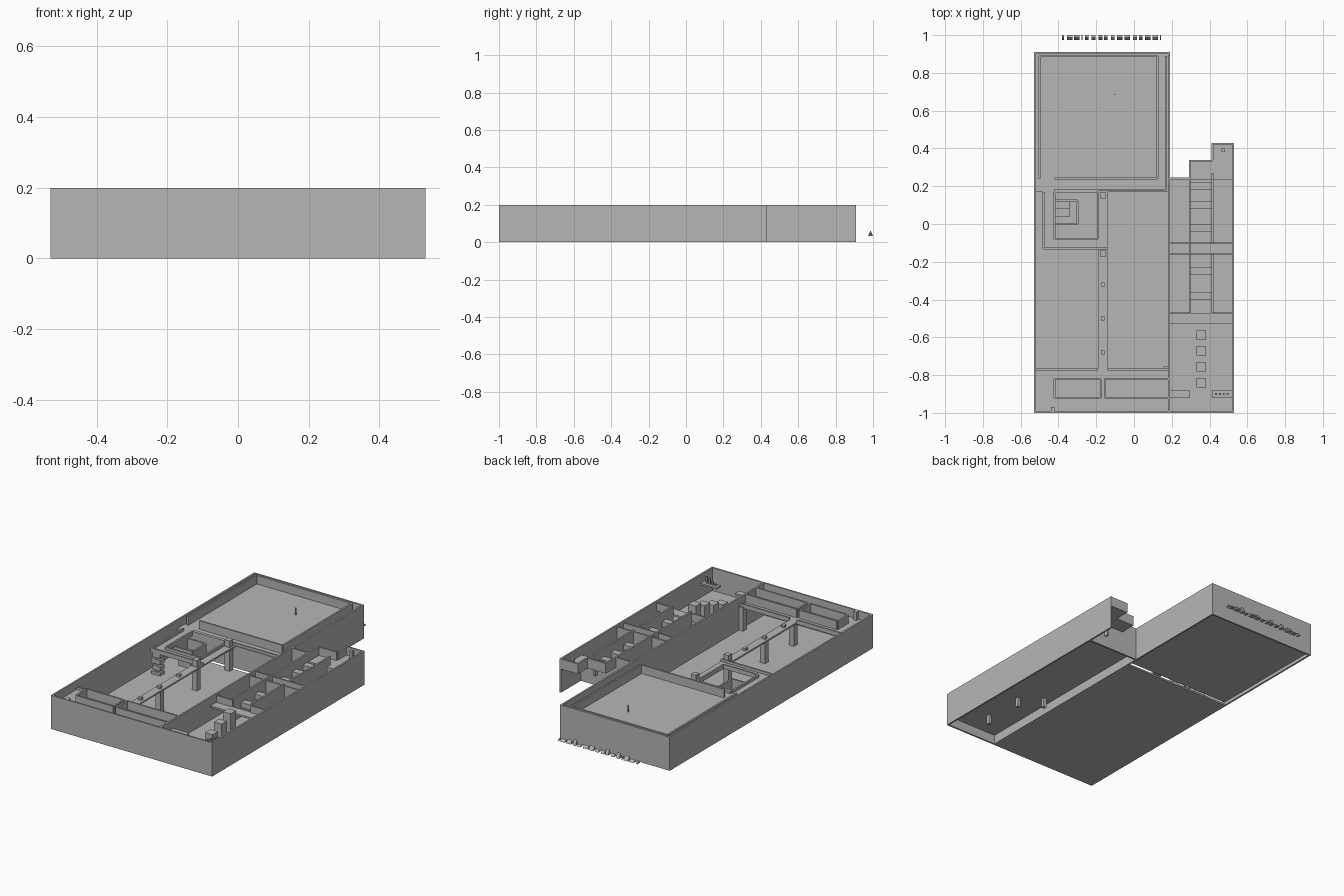
import bpy, bmesh, random

random.seed(4)
cube = bpy.data.objects.get("Cube")
if cube:
    bpy.data.objects.remove(cube, do_unlink=True)

shade = 0.47
grey = bpy.data.materials.new("plain grey")
grey.use_nodes = True
grey.diffuse_color = (shade, shade, shade, 1)
grey.node_tree.nodes["Principled BSDF"].inputs["Base Color"].default_value = grey.diffuse_color

# Heights
GROUND, WING_LEVEL, DECK, CURB, TOP = 0, 0.065, 0.15, 0.165, 0.2
THICK = 0.01
UNDER_DECK = DECK - THICK
# Main plan lines across the width, then along the depth
RIGHT, DIVIDE, LEFT = -0.53, 0.19, 0.53
CORRIDOR, AISLE = 0.295, 0.415
FRONT, BALCONY, BEAM, CROSSING = -1, -0.77, -0.5, -0.13
HALL_END, WING_END, PLATFORM_END, LEDGE_END, BACK = 0.17, 0.24, 0.34, 0.43, 0.91
BRIDGE, BRIDGE_HALF = -0.165, 0.025
LANDING, OPENING = -0.48, -0.42


def finish(name, bm):
    mesh = bpy.data.meshes.new(name)
    bm.to_mesh(mesh)
    bm.free()
    mesh.materials.append(grey)
    part = bpy.data.objects.new(name, mesh)
    bpy.context.collection.objects.link(part)


def build(name, *boxes):
    """Make one object from boxes, each given by its x, y and z ranges."""
    bm = bmesh.new()
    for ranges in boxes:
        made = bmesh.ops.create_cube(bm, size=1)
        for vert in made["verts"]:
            vert.co = [(low + high) / 2 + side * (high - low)
                       for side, (low, high) in zip(vert.co, ranges)]
    finish(name, bm)


def around(middle, half=THICK / 2):
    return (middle - half, middle + half)


def wall_along_y(x, start, end, base=GROUND, top=TOP):
    return (around(x), (start, end), (base, top))


def wall_along_x(y, start, end, base=GROUND, top=TOP):
    return ((start, end), around(y), (base, top))


def slab(x_start, x_end, y_start, y_end, top=DECK, depth=THICK):
    return ((x_start, x_end), (y_start, y_end), (top - depth, top))


def post(x, y, half, base, top):
    return (around(x, half), around(y, half), (base, top))


def ring(x_start, x_end, y_start, y_end, base, top):
    sides = [wall_along_y(x, y_start, y_end, base, top) for x in (x_start, x_end)]
    return sides + [wall_along_x(y, x_start, x_end, base, top) for y in (y_start, y_end)]


# Outer shell, with its walls set inside the outline
inset = THICK / 2
build("outer_walls",
      wall_along_y(RIGHT + inset, FRONT, BACK),
      wall_along_y(DIVIDE - inset, FRONT, BACK),
      wall_along_y(LEFT - inset, FRONT, LEDGE_END),
      wall_along_x(FRONT + inset, RIGHT, LEFT),
      wall_along_x(BACK - inset, RIGHT, DIVIDE))
room_right, room_left = RIGHT + inset, DIVIDE - inset
wing_right, wing_left = DIVIDE - inset, LEFT - inset
inner_front, inner_back = FRONT + inset, BACK - inset

# Main hall floor and the raised back room
build("hall_floor", slab(room_right, room_left, inner_front, HALL_END, THICK))
build("back_room_floor",
      slab(room_right, room_left, HALL_END, inner_back, DECK, DECK - 2 * THICK))
pen_right, pen_left, pen_back = -0.5, 0.125, BACK - 2 * THICK
build("back_room_walls",
      wall_along_y(pen_right, WING_END, pen_back, DECK),
      wall_along_y(pen_left, WING_END, pen_back, DECK),
      wall_along_x(pen_back, pen_right, pen_left, DECK),
      wall_along_x(WING_END, OPENING, pen_left, DECK))
walk_edge = HALL_END + THICK
build("back_walk_curb",
      wall_along_x(walk_edge, OPENING, HALL_END, DECK, CURB),
      wall_along_y(HALL_END, walk_edge, pen_back, DECK, CURB))
build("room_marker", post(-0.1, 0.685, THICK / 3, DECK, TOP - THICK))

# Front balcony with its two walled bays
build("front_balcony", slab(room_right, room_left, inner_front, BALCONY))
build("balcony_curb",
      wall_along_x(BALCONY, room_right, BRIDGE - BRIDGE_HALF, UNDER_DECK, CURB),
      wall_along_x(BALCONY, BRIDGE + BRIDGE_HALF, room_left, UNDER_DECK, CURB))
bay_front, bay_back = -0.92, -0.82
build("balcony_bays",
      *ring(OPENING, BRIDGE - THICK, bay_front, bay_back, DECK, TOP),
      *ring(BRIDGE + THICK, room_left, bay_front, bay_back, DECK, TOP))
build("balcony_post", post(OPENING - THICK, FRONT + 2 * THICK, THICK, DECK, TOP))

# Footbridge through the hall
build("footbridge",
      slab(BRIDGE - BRIDGE_HALF, BRIDGE + BRIDGE_HALF, BALCONY, HALL_END))
pillar = THICK * 1.6
build("hall_pillars",
      *[post(BRIDGE, y, pillar, GROUND, DECK)
        for y in (BALCONY, BEAM, CROSSING - BRIDGE_HALF, DECK)],
      post(room_left - pillar, BALCONY, pillar, GROUND, DECK))
build("bridge_bollards", *[post(BRIDGE, y, THICK, DECK, CURB) for y in (-0.68, BEAM, -0.32)])
build("bridge_gateposts",
      *[post(BRIDGE, y, pillar, DECK, TOP - THICK) for y in (CROSSING - BRIDGE_HALF, DECK)])

# Stair landing hung around an opening in the hall corner
opening_left, opening_front = BRIDGE - BRIDGE_HALF, CROSSING + 2 * BRIDGE_HALF
build("stair_landing",
      slab(LANDING, OPENING, CROSSING, HALL_END),
      slab(OPENING, opening_left, CROSSING, opening_front))
build("landing_rails",
      wall_along_x(CROSSING, LANDING, BRIDGE + BRIDGE_HALF, UNDER_DECK, CURB),
      wall_along_y(LANDING, CROSSING, HALL_END, UNDER_DECK, CURB),
      *ring(OPENING, opening_left, opening_front, HALL_END, UNDER_DECK, CURB))
well_left, well_back = -0.3, 0.125
build("stair_well", *ring(OPENING, well_left, GROUND, well_back, DECK / 2, UNDER_DECK))
step_width, step_depth = 0.08, 0.04
build("stair_steps",
      *[slab(OPENING, OPENING + step_width, step_depth * count, step_depth * (count + 1),
             step_depth * count, step_depth) for count in (1, 2)])
rise = DECK / 4
build("stacked_stair_blocks",
      post(LANDING + 3 * THICK, CROSSING + 2 * THICK, THICK, GROUND, DECK),
      *[slab(LANDING + THICK * (count % 2), OPENING, CROSSING, CROSSING + step_depth,
             rise * (count + 1) - THICK, rise - THICK) for count in range(4)])

# Side wing: raised floor, rear platforms and their walls
build("wing_floor", slab(wing_right, wing_left, inner_front, WING_END, WING_LEVEL))
build("rear_platforms",
      slab(CORRIDOR, AISLE, WING_END, PLATFORM_END),
      slab(AISLE, wing_left, WING_END, LEDGE_END))
build("rear_walls",
      wall_along_x(WING_END, DIVIDE, CORRIDOR),
      wall_along_x(WING_END, CORRIDOR, wing_left, GROUND, DECK),
      wall_along_x(PLATFORM_END - inset, CORRIDOR, AISLE, UNDER_DECK),
      wall_along_x(LEDGE_END - inset, AISLE, LEFT, UNDER_DECK),
      wall_along_y(CORRIDOR, WING_END, PLATFORM_END, UNDER_DECK),
      wall_along_y(AISLE, PLATFORM_END, LEDGE_END, UNDER_DECK))
build("rear_post", post((AISLE + LEFT) / 2, LEDGE_END - step_depth, THICK, DECK, TOP))

# Wing partitions, cross walks and rails
walk_half = 0.03
build("wing_partitions",
      wall_along_y(CORRIDOR, BEAM + walk_half, WING_END, WING_LEVEL),
      wall_along_y(AISLE, BEAM + walk_half, CROSSING - walk_half, WING_LEVEL),
      wall_along_y(AISLE, CROSSING + walk_half, WING_END + walk_half, WING_LEVEL),
      *[wall_along_x(y, wing_right, wing_left, WING_LEVEL, TOP - THICK)
        for y in around(CROSSING, walk_half)])
build("cross_walks",
      *[(((wing_right, wing_left), around(y, walk_half), (UNDER_DECK, DECK)))
        for y in (BEAM, CROSSING)])
build("cross_walk_rails",
      *[wall_along_x(BEAM + walk_half, start, end, DECK, TOP - THICK)
        for start, end in ((DIVIDE, CORRIDOR), (AISLE, wing_left))])

# Floating slabs along the corridor
build("corridor_slabs",
      *[slab(CORRIDOR, AISLE, y, y + step_depth, DECK, walk_half)
        for y in (-0.4, -0.27, -0.04, 0.08, 0.18)])

# Blocks rising toward the beam, with posts under the floor
block_x, first_block, spacing = 0.355, -0.84, 0.084
build("rising_blocks",
      *[post(block_x, first_block + spacing * count, BRIDGE_HALF, WING_LEVEL,
             WING_LEVEL + walk_half * (count + 1)) for count in range(4)])
build("under_floor_posts",
      *[post(x, y, THICK, GROUND, WING_LEVEL - THICK)
        for x, y in ((block_x, first_block), (block_x, first_block + 3 * spacing),
                     (WING_END, BEAM))])

# Front ledges with a short flight of steps
ledge_back = bay_front + step_depth
build("front_ledges",
      slab(DIVIDE, CORRIDOR, bay_front, ledge_back),
      slab(AISLE, wing_left, bay_front, ledge_back),
      *[post(AISLE + 2 * THICK * (count + 1), bay_front + 2 * THICK, THICK / 2,
             DECK, DECK + THICK * (count + 1)) for count in range(4)])

# Row of small wedge chips floating behind the back wall
bm = bmesh.new()
base, chip_front, chip_back = 0.033, 0.973, 1
x = -0.38
while x < UNDER_DECK:
    width = THICK * random.choice((0.6, 1, 2, 3))
    peak = base + THICK * random.uniform(1, 3.5)
    middle = (chip_front + chip_back) / 2
    corners = [bm.verts.new((end, y, z)) for end in (x, x + width)
               for y, z in ((chip_front, base), (chip_back, base), (middle, peak))]
    bmesh.ops.convex_hull(bm, input=corners)
    x += width + THICK * random.uniform(0.6, 1.8)
bmesh.ops.recalc_face_normals(bm, faces=bm.faces)
finish("floating_chips", bm)
